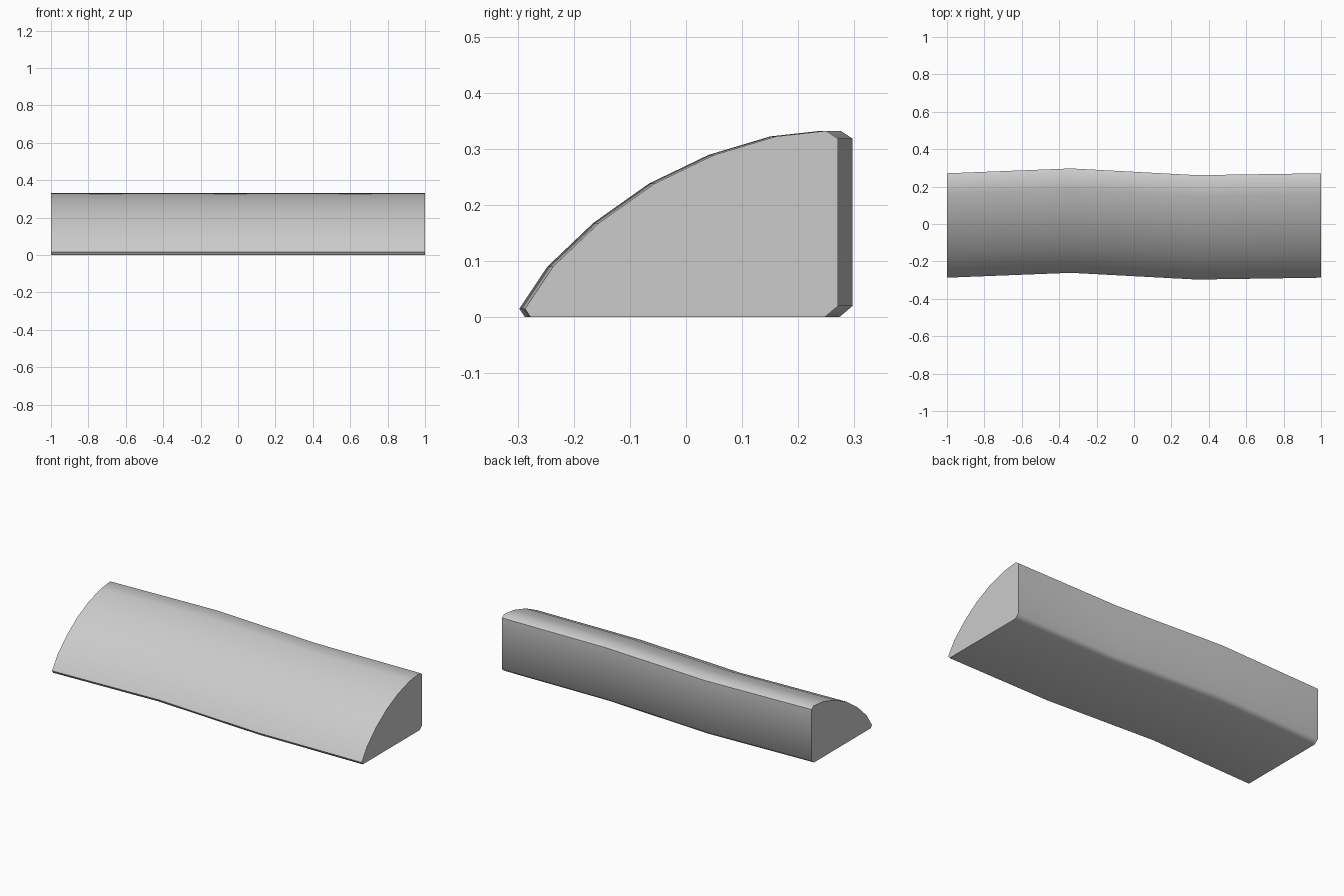
import bpy
import bmesh
import math

cube = bpy.data.objects.get("Cube")
if cube:
    bpy.data.objects.remove(cube, do_unlink=True)

# Plain grey material
GREY = (0.6, 0.6, 0.6, 1)
mat = bpy.data.materials.new("plain grey")
mat.use_nodes = True
mat.diffuse_color = GREY
mat.node_tree.nodes["Principled BSDF"].inputs["Base Color"].default_value = GREY

# Cross-section (y, z): curved front, flat back and base, softened corners
profile = [(-0.277, 0), (-0.287, 0.015), (-0.237, 0.09), (-0.155, 0.168),
           (-0.056, 0.238), (0.05, 0.289), (0.16, 0.322), (0.25, 0.332),
           (0.271, 0.318), (0.271, 0.02), (0.247, 0)]

# Stations along the length (x, sideways shift in y)
stations = [(-1, 0), (-0.337, 0.026), (0.337, -0.01), (1, 0)]

# Loft the section along the gently waving path
bm = bmesh.new()
rings = [[bm.verts.new((x, y + shift, z)) for y, z in profile]
         for x, shift in stations]
for a, b in zip(rings, rings[1:]):
    for i in range(len(profile)):
        j = (i + 1) % len(profile)
        bm.faces.new((a[i], a[j], b[j], b[i]))

# End caps
bm.faces.new(rings[0])
bm.faces.new(rings[-1][::-1])
bmesh.ops.recalc_face_normals(bm, faces=bm.faces)

mesh = bpy.data.meshes.new("curved_wedge_bar")
bm.to_mesh(mesh)
bm.free()
mesh.materials.append(mat)
bar = bpy.data.objects.new("curved_wedge_bar", mesh)
bpy.context.collection.objects.link(bar)

# Smooth the long surfaces, keep the caps and front lip crisp
bpy.ops.object.select_all(action="DESELECT")
bar.select_set(True)
bpy.context.view_layer.objects.active = bar
bpy.ops.object.shade_smooth_by_angle(angle=math.radians(52))
